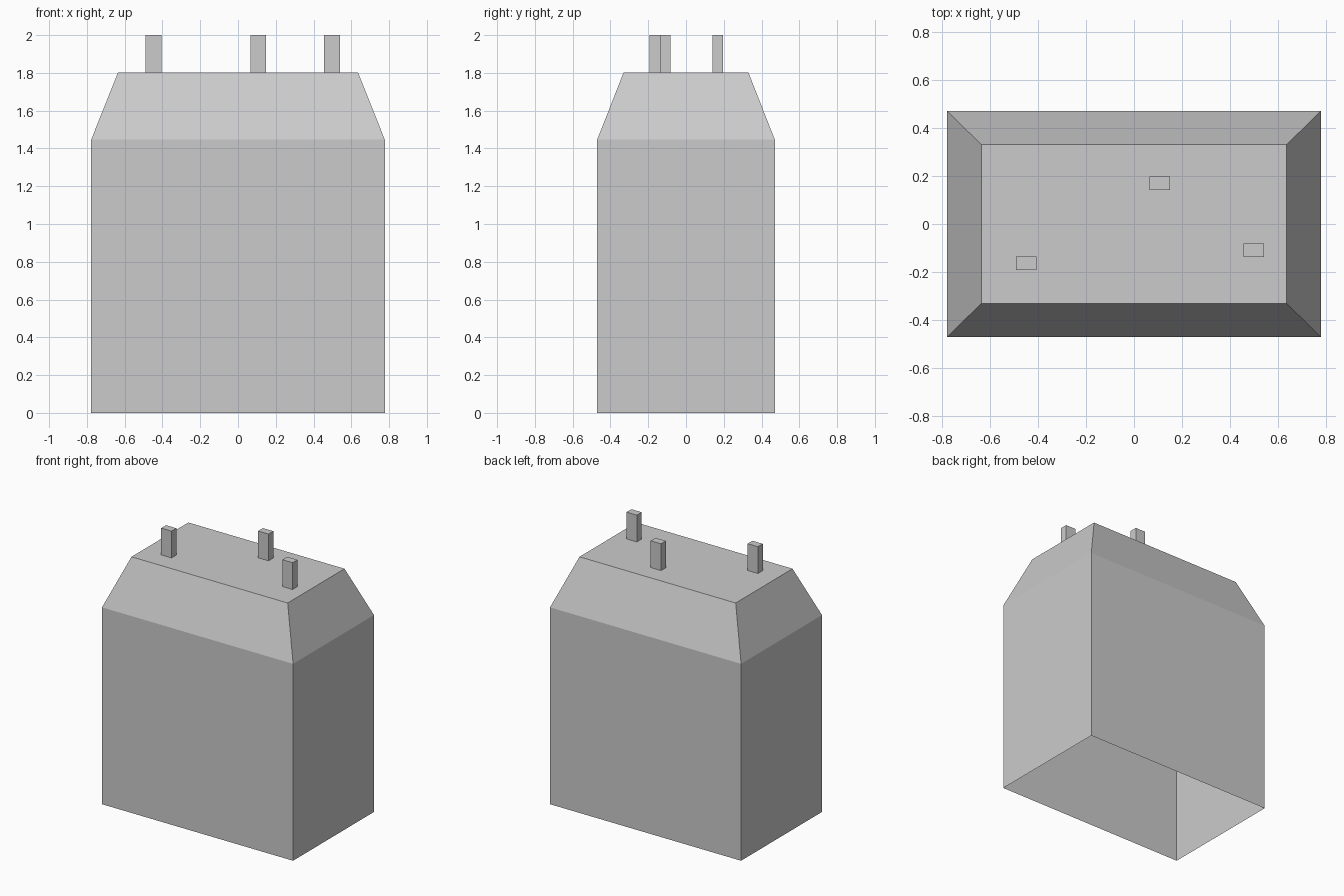
import bpy

if "Cube" in bpy.data.objects:
    bpy.data.objects.remove(bpy.data.objects["Cube"])

# single flat colour
grey = bpy.data.materials.new("light_grey")
grey.diffuse_color = (0.6, 0.6, 0.6, 1)
grey.use_nodes = True
grey.node_tree.nodes["Principled BSDF"].inputs["Base Color"].default_value = grey.diffuse_color


def stacked_shell(name, sections, cx=0, cy=0):
    """Rectangular sections (half_x, half_y, z), open below and capped on top."""
    verts, faces = [], []
    for hx, hy, z in sections:
        verts += [(cx + sx * hx, cy + sy * hy, z)
                  for sx, sy in ((-1, -1), (1, -1), (1, 1), (-1, 1))]
    for s in range(len(sections) - 1):
        for i in range(4):
            a, b = s * 4 + i, s * 4 + (i + 1) % 4
            faces.append((a, b, b + 4, a + 4))
    n = len(verts)
    faces.append((n - 4, n - 3, n - 2, n - 1))
    mesh = bpy.data.meshes.new(name)
    mesh.from_pydata(verts, [], faces)
    mesh.materials.append(grey)
    obj = bpy.data.objects.new(name, mesh)
    bpy.context.collection.objects.link(obj)
    return obj


# hollow body with sloped shoulders, open at the bottom
stacked_shell("body", [(0.777, 0.47, 0), (0.777, 0.47, 1.447), (0.635, 0.33, 1.803)])

# three small posts on the flat top
for i, (x, y) in enumerate([(-0.448, -0.164), (0.107, 0.169), (0.498, -0.109)], 1):
    stacked_shell(f"top_post_{i}", [(0.042, 0.028, 1.803), (0.042, 0.028, 2.0)], x, y)
